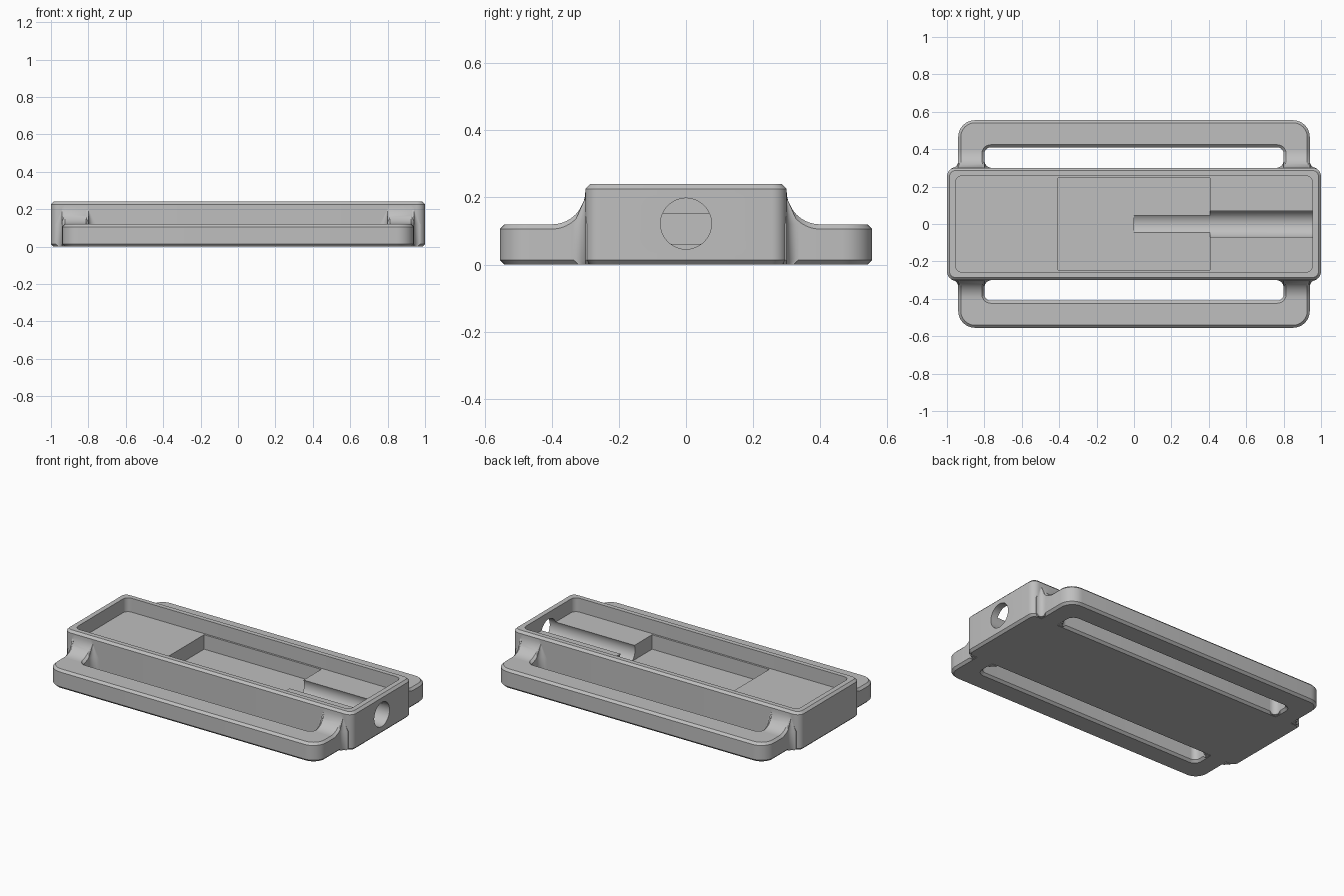
import bpy, bmesh
from math import sin, cos, pi

old = bpy.data.objects.get("Cube")
if old:
    bpy.data.objects.remove(old)

grey = bpy.data.materials.new("plain_grey")
grey.use_nodes = True
colour = (0.52, 0.52, 0.52, 1)
grey.diffuse_color = colour
for node in grey.node_tree.nodes:
    if node.type == 'BSDF_PRINCIPLED':
        node.inputs["Base Color"].default_value = colour

C = 0.014   # edge chamfer
H = 0.24    # case height
FH = 0.12   # strap loop height
STEPS = 8   # segments per quarter arc


def skin(name, rings):
    """Closed solid through a stack of matching rings."""
    bm = bmesh.new()
    loops = [[bm.verts.new(p) for p in ring] for ring in rings]
    n = len(loops[0])
    for a, b in zip(loops, loops[1:]):
        for i in range(n):
            j = (i + 1) % n
            bm.faces.new((a[i], a[j], b[j], b[i]))
    bm.faces.new(loops[0][::-1])
    bm.faces.new(loops[-1])
    bmesh.ops.recalc_face_normals(bm, faces=bm.faces)
    mesh = bpy.data.meshes.new(name)
    bm.to_mesh(mesh)
    bm.free()
    mesh.materials.append(grey)
    ob = bpy.data.objects.new(name, mesh)
    bpy.context.collection.objects.link(ob)
    return ob


def rounded(hx, hy, r, z, cy=0):
    """Rounded rectangle ring."""
    ring = []
    for k, (sx, sy) in enumerate(((1, 1), (-1, 1), (-1, -1), (1, -1))):
        for i in range(STEPS + 1):
            a = (k + i / STEPS) * pi / 2
            ring.append((sx * (hx - r) + r * cos(a),
                         cy + sy * (hy - r) + r * sin(a), z))
    return ring


def slab(name, hx, hy, r, levels, cy=0):
    """Stack of rounded rectangles; levels are (height, inset)."""
    return skin(name, [rounded(hx - d, hy - d, r - d, z, cy) for z, d in levels])


def chamfered(top):
    return [(0, C), (C, 0), (top - C, 0), (top, C)]


def box(name, hx, hy, z0, z1):
    corners = ((hx, hy), (-hx, hy), (-hx, -hy), (hx, -hy))
    return skin(name, [[(x, y, z) for x, y in corners] for z in (z0, z1)])


def cut(ob, cutters):
    bpy.ops.object.select_all(action='DESELECT')
    bpy.context.view_layer.objects.active = ob
    ob.select_set(True)
    for c in cutters:
        m = ob.modifiers.new("cut", 'BOOLEAN')
        m.operation = 'DIFFERENCE'
        m.solver = 'EXACT'
        m.object = c
        bpy.ops.object.modifier_apply(modifier=m.name)
        bpy.data.objects.remove(c)


# Open case: tray recess, deeper centre pocket and round end bore
case = slab("case", 1, 0.3, 0.045, chamfered(H))
recess = slab("recess_cutter", 0.955, 0.257, 0.035, [(0.153, 0), (0.3, 0)])
pocket = box("pocket_cutter", 0.407, 0.245, 0.062, 0.2)
bore = skin("bore_cutter", [[(x, 0.076 * cos(i * pi / 24), 0.122 + 0.076 * sin(i * pi / 24))
                             for i in range(48)] for x in (0, 1.1)])
cut(case, [recess, pocket, bore])

# Strap loops on both long sides, with a chamfered slot through each
loops = slab("strap_loops", 0.94, 0.555, 0.09, chamfered(FH))
slot_levels = [(-0.01, -C - 0.01), (C, 0), (FH - C, 0), (FH + 0.01, -C - 0.01)]
slots = [slab("slot_cutter", 0.8, 0.07, 0.035, slot_levels, s * 0.34) for s in (1, -1)]
cut(loops, slots + [box("core_cutter", 1.1, 0.28, -0.1, 0.3)])

parts = [case, loops]


def arm_ring(sx, sy, y, h):
    a, b = 0.8, 0.94
    section = ((a + C, 0), (a, C), (a, h - C), (a + C, h),
               (b - C, h), (b, h - C), (b, C), (b - C, 0))
    return [(sx * x, sy * y, z) for x, z in section]


def gusset_ring(sx, sy, x, d, r, z):
    """Concave corner between an arm side and the case wall."""
    ring = [(x - d * 0.01, 0.29), (x + d * r, 0.29)]
    for i in range(STEPS + 1):
        a = i / STEPS * pi / 2
        ring.append((x + d * r * (1 - sin(a)), 0.3 + r * (1 - cos(a))))
    ring.append((x - d * 0.01, 0.3 + r))
    return [(sx * px, sy * py, z) for px, py in ring]


# Scooped arms rising to the case, with small corner gussets
for sx, side in ((1, "left"), (-1, "right")):
    for sy, end in ((-1, "front"), (1, "back")):
        tag = end + "_" + side
        angles = [i / 14 * pi / 2 for i in range(15)]
        rings = [arm_ring(sx, sy, 0.4 - 0.1 * sin(a), 0.22 - 0.1 * cos(a)) for a in angles]
        rings.append(arm_ring(sx, sy, 0.29, 0.22))
        parts.append(skin("arm_" + tag, rings))
        for where, x, d, r in (("inner", 0.8, -1, 0.04), ("outer", 0.94, 1, 0.035)):
            levels = ((0, r - C), (C, r), (FH, r), (0.195, 0.002))
            parts.append(skin(where + "_gusset_" + tag,
                              [gusset_ring(sx, sy, x, d, q, z) for z, q in levels]))

# Smooth the round surfaces, keep the edges crisp
bpy.ops.object.select_all(action='DESELECT')
for p in parts:
    p.select_set(True)
bpy.context.view_layer.objects.active = case
bpy.ops.object.shade_smooth_by_angle(angle=pi / 6)
